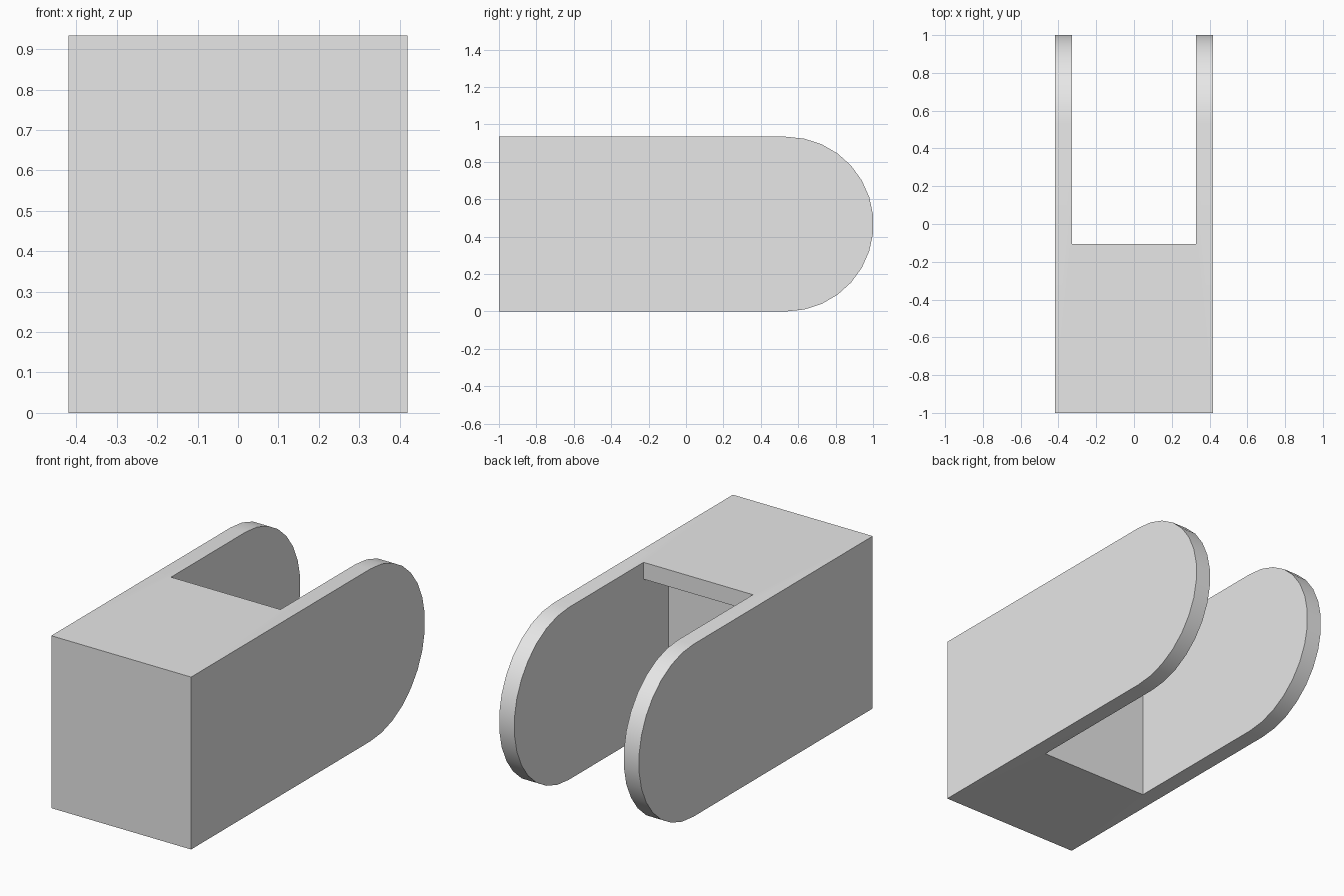
import bpy, bmesh, math

cube = bpy.data.objects.get("Cube")
if cube:
    bpy.data.objects.remove(cube, do_unlink=True)

HALF_WIDTH = 0.419
WALL = 0.091
HEIGHT = 0.934
RADIUS = HEIGHT / 2
ARC_STEPS = 15
ARC_Y = 1 - RADIUS * math.cos(math.pi / ARC_STEPS / 2)
LIP_Y, RECESS_Y = -0.105, -0.32

grey = bpy.data.materials.new("light_grey")
grey.use_nodes = True
colour = (0.8, 0.8, 0.8, 1)
grey.diffuse_color = colour
grey.node_tree.nodes["Principled BSDF"].inputs["Base Color"].default_value = colour


def extrude_profile(name, points, half_width):
    """Extrude a side profile of (y, z) points symmetrically along x."""
    bm = bmesh.new()
    face = bm.faces.new([bm.verts.new((-half_width, y, z)) for y, z in points])
    extruded = bmesh.ops.extrude_face_region(bm, geom=[face])["geom"]
    moved = [v for v in extruded if isinstance(v, bmesh.types.BMVert)]
    bmesh.ops.translate(bm, verts=moved, vec=(2 * half_width, 0, 0))
    bmesh.ops.recalc_face_normals(bm, faces=bm.faces)
    mesh = bpy.data.meshes.new(name)
    bm.to_mesh(mesh)
    bm.free()
    mesh.materials.append(grey)
    obj = bpy.data.objects.new(name, mesh)
    bpy.context.collection.objects.link(obj)
    return obj


# Bracket body: square front, half-round back
angles = [math.pi * (i / ARC_STEPS - 0.5) for i in range(ARC_STEPS + 1)]
arc = [(ARC_Y + RADIUS * math.cos(a), RADIUS + RADIUS * math.sin(a)) for a in angles]
body = extrude_profile("clevis_bracket", [(-1, 0)] + arc + [(-1, HEIGHT)], HALF_WIDTH)

# Channel between the cheeks, undercut beneath the top lip
lip_z = HEIGHT - WALL
channel = [(RECESS_Y, -0.2), (1.2, -0.2), (1.2, 1.2), (LIP_Y, 1.2),
           (LIP_Y, lip_z), (RECESS_Y, lip_z)]
cutter = extrude_profile("channel_cutter", channel, HALF_WIDTH - WALL)
cutter.hide_render = True

cut = body.modifiers.new("channel", 'BOOLEAN')
cut.operation = 'DIFFERENCE'
cut.solver = 'EXACT'
cut.object = cutter

# Apply the cut and discard the cutter
bpy.ops.object.select_all(action='DESELECT')
body.select_set(True)
bpy.context.view_layer.objects.active = body
bpy.ops.object.modifier_apply(modifier=cut.name)
bpy.data.objects.remove(cutter, do_unlink=True)
bpy.ops.object.shade_smooth_by_angle(angle=math.radians(30))
